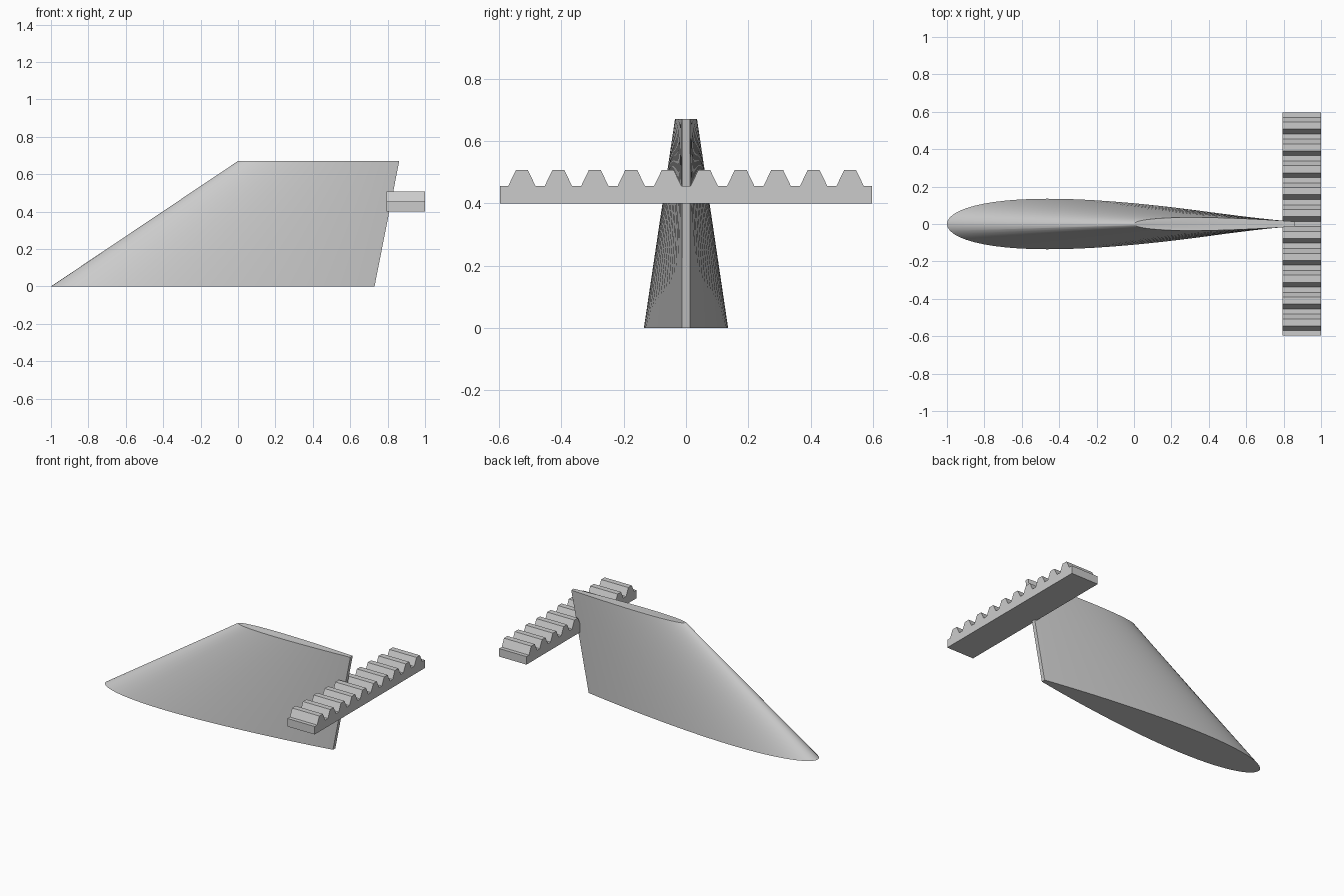
import bpy
import bmesh
import math

cube = bpy.data.objects.get("Cube")
if cube:
    bpy.data.objects.remove(cube, do_unlink=True)

grey = bpy.data.materials.new("plain_grey")
grey.use_nodes = True
colour = (0.6, 0.6, 0.6, 1)
grey.diffuse_color = colour
grey.node_tree.nodes["Principled BSDF"].inputs["Base Color"].default_value = colour


def loft(name, first, second):
    """Solid between two matching closed outlines."""
    bm = bmesh.new()
    a = [bm.verts.new(p) for p in first]
    b = [bm.verts.new(p) for p in second]
    bm.faces.new(a)
    bm.faces.new(b)
    for i in range(len(a)):
        j = (i + 1) % len(a)
        bm.faces.new((a[i], a[j], b[j], b[i]))
    bmesh.ops.recalc_face_normals(bm, faces=bm.faces)
    mesh = bpy.data.meshes.new(name)
    bm.to_mesh(mesh)
    bm.free()
    mesh.materials.append(grey)
    obj = bpy.data.objects.new(name, mesh)
    bpy.context.collection.objects.link(obj)
    return obj


def airfoil(lead, trail, half, z, edge=0.013, steps=32):
    """Symmetric wing section with a blunt trailing edge."""
    upper = []
    for i in range(steps + 1):
        t = (1 - math.cos(math.pi * i / steps)) / 2
        shape = 0.2969 * math.sqrt(t) - 0.126 * t - 0.3516 * t**2 + 0.2843 * t**3 - 0.1036 * t**4
        y = 10 * shape * (half - 0.3 * edge) + edge * t
        upper.append((lead + (trail - lead) * t, y, z))
    lower = [(x, -y, h) for x, y, h in reversed(upper[1:])]
    return upper + lower


# Swept, tapered fin
fin = loft("fin", airfoil(-1, 0.73, 0.135, 0), airfoil(0, 0.862, 0.035, 0.67))
bpy.context.view_layer.objects.active = fin
fin.select_set(True)
bpy.ops.object.shade_smooth_by_angle(angle=math.radians(35))
fin.select_set(False)

# Toothed rack crossing the trailing edge
BOTTOM, ROOT, CREST = 0.4, 0.455, 0.507
teeth, pitch = 10, 0.117
outline = [(-0.597, BOTTOM), (-0.597, ROOT)]
for i in range(teeth):
    y = (i - (teeth - 1) / 2) * pitch
    outline += [(y - 0.044, ROOT), (y - 0.019, CREST), (y + 0.019, CREST), (y + 0.044, ROOT)]
outline += [(0.597, ROOT), (0.597, BOTTOM)]
loft("toothed_rack", [(0.793, y, z) for y, z in outline], [(1, y, z) for y, z in outline])
